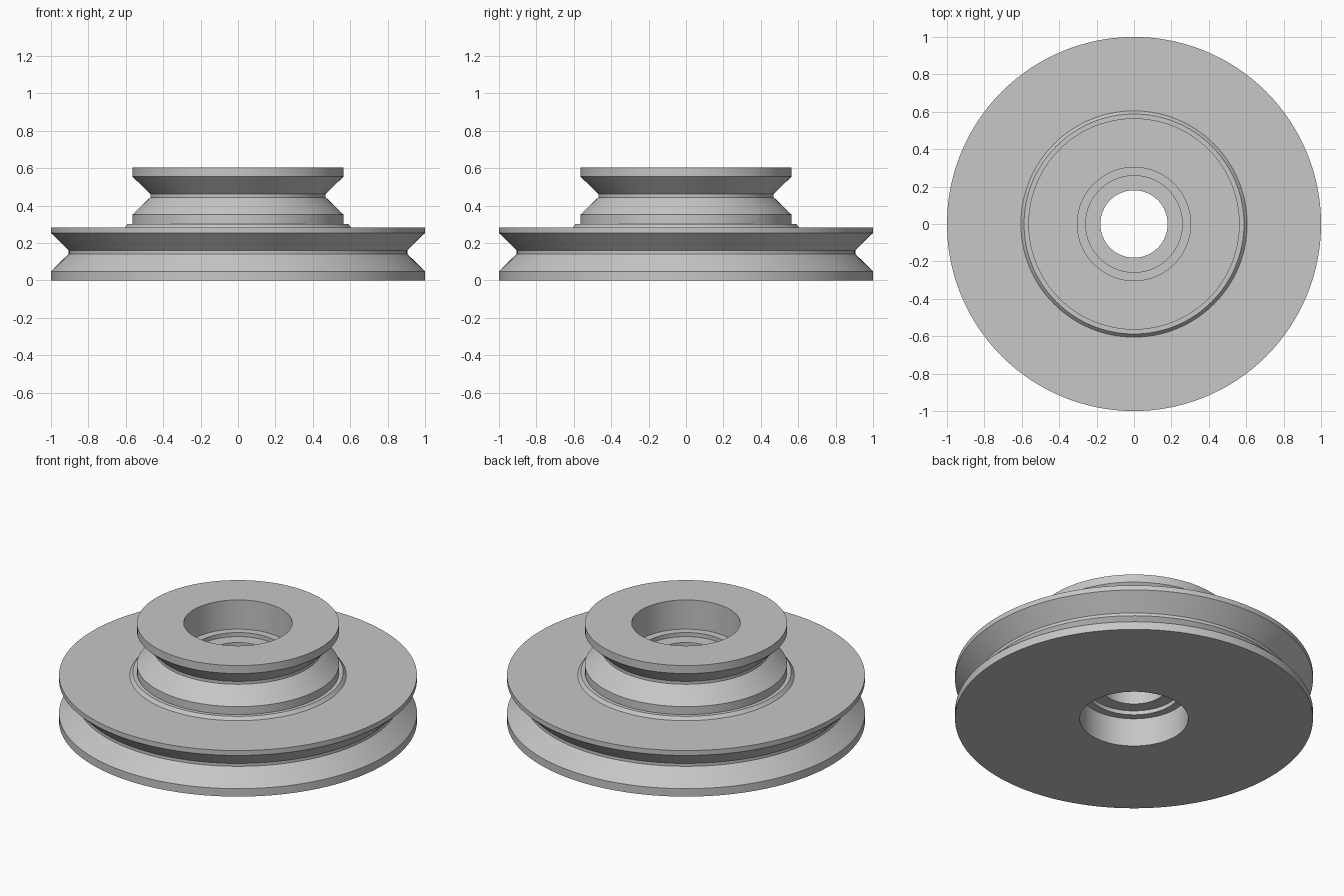
import bpy, bmesh, math

cube = bpy.data.objects.get("Cube")
if cube:
    bpy.data.objects.remove(cube, do_unlink=True)

steel = bpy.data.materials.new("light_grey_steel")
steel.use_nodes = True
GREY = (0.57, 0.57, 0.57, 1)
steel.diffuse_color = GREY
steel.node_tree.nodes["Principled BSDF"].inputs["Base Color"].default_value = GREY


def v_groove(rim, root, bottom, top, lip):
    """Outer profile of one grooved wheel, from bottom to top."""
    mid = (bottom + lip[0] + top - lip[1]) / 2
    return [(rim, bottom), (rim, bottom + lip[0]), (root, mid - 0.009),
            (root, mid + 0.009), (rim, top - lip[1]), (rim, top)]


def lathe(name, profile, steps=128):
    """Revolve a closed (radius, height) profile around the z axis."""
    bm = bmesh.new()
    verts = [bm.verts.new((r, 0, z)) for r, z in profile]
    edges = [bm.edges.new((a, b)) for a, b in zip(verts, verts[1:] + verts[:1])]
    bmesh.ops.spin(bm, geom=verts + edges, cent=(0, 0, 0), axis=(0, 0, 1),
                   angle=math.tau, steps=steps)
    bmesh.ops.remove_doubles(bm, verts=bm.verts, dist=0.0001)
    bmesh.ops.recalc_face_normals(bm, faces=bm.faces)
    mesh = bpy.data.meshes.new(name)
    bm.to_mesh(mesh)
    bm.free()
    obj = bpy.data.objects.new(name, mesh)
    bpy.context.collection.objects.link(obj)
    mesh.materials.append(steel)
    bpy.ops.object.select_all(action="DESELECT")
    obj.select_set(True)
    bpy.context.view_layer.objects.active = obj
    bpy.ops.object.shade_smooth_by_angle(angle=math.radians(20))
    return obj


# Large wheel, chamfered collar and small wheel
large_wheel = v_groove(1.0, 0.905, 0.0, 0.284, (0.049, 0.03))
collar = [(0.605, 0.284), (0.588, 0.303)]
small_wheel = v_groove(0.565, 0.469, 0.303, 0.605, (0.049, 0.049))

# Stepped bore, from the top recess down to the bottom recess
bore = [(0.303, 0.605), (0.303, 0.425), (0.258, 0.425), (0.258, 0.4),
        (0.18, 0.4), (0.18, 0.2), (0.258, 0.2), (0.258, 0.175),
        (0.303, 0.175), (0.303, 0.0)]

lathe("stepped_pulley", large_wheel + collar + small_wheel + bore)
